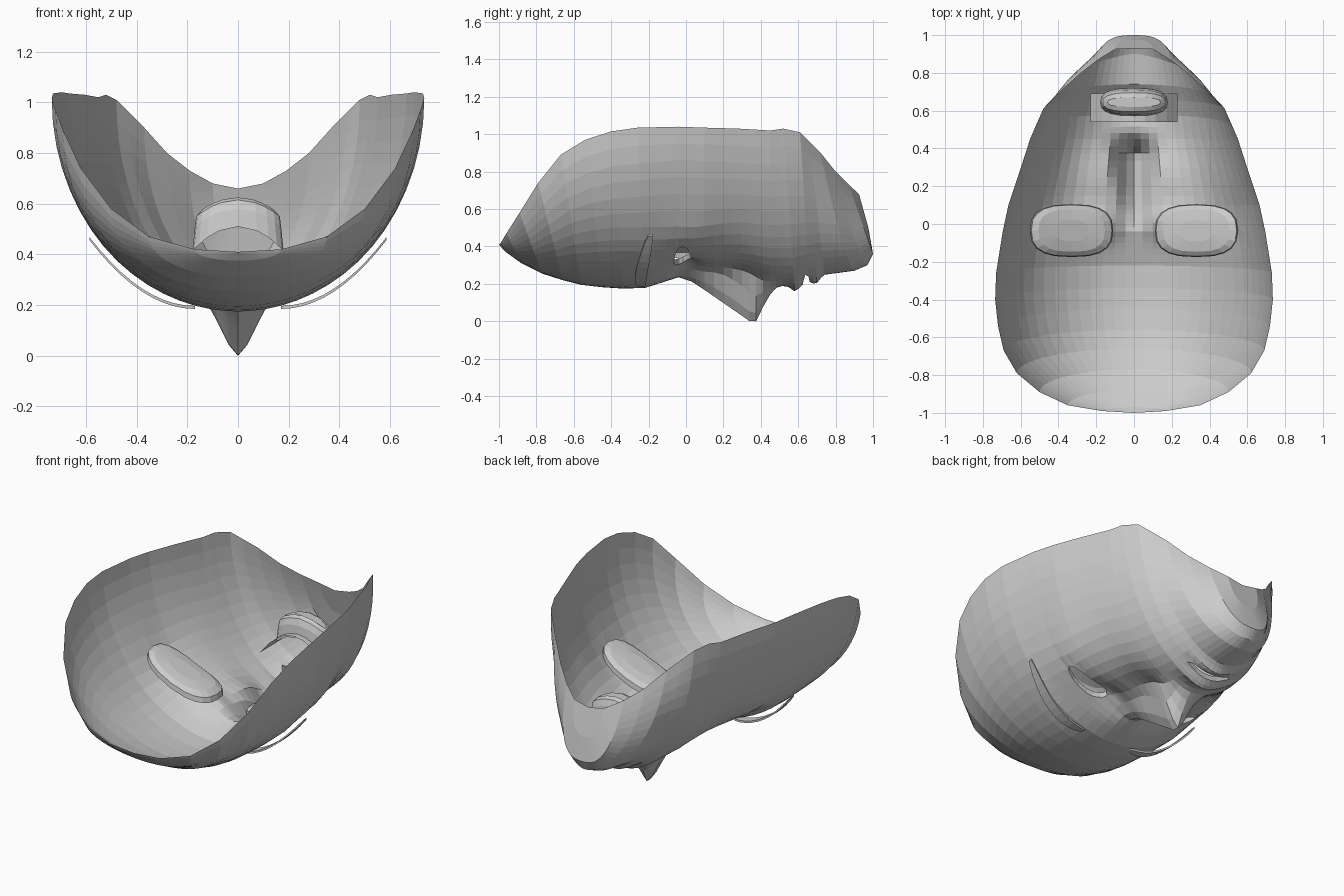
import bpy, bmesh, math
from mathutils import Vector
from mathutils.bvhtree import BVHTree

if "Cube" in bpy.data.objects:
    bpy.data.objects.remove(bpy.data.objects["Cube"])

# Each row: centre-line y, z, then matching rim x, y, z (forehead to chin)
ROWS = [(-1, .41, 0, -1, .41), (-.97, .375, .17, -.99, .42), (-.88, .31, .35, -.96, .47),
        (-.77, .255, .5, -.89, .58), (-.66, .22, .62, -.79, .74), (-.56, .195, .69, -.67, .89),
        (-.45, .182, .72, -.54, .97), (-.34, .175, .735, -.4, 1.015), (-.22, .178, .73, -.26, 1.035),
        (-.04, .235, .695, -.04, 1.04), (.1, .23, .665, .1, 1.035), (.3, .215, .605, .28, 1.03),
        (.45, .19, .55, .45, 1.02), (.58, .19, .52, .52, 1.03), (.66, .215, .48, .61, 1.01),
        (.74, .25, .43, .66, .96), (.9, .27, .37, .72, .9), (.97, .3, .28, .8, .8),
        (1, .36, .19, .87, .73), (.975, .5, .1, .925, .68), (.93, .66, 0, .93, .66)]
NOSE_H = [(-.04, 0), (.03, .02), (.33, .205), (.37, .214), (.43, .08), (.47, .015), (.52, 0)]
NOSE_W = [(-.04, .06), (.1, .08), (.3, .12), (.4, .14), (.5, .15)]
COLS = 16


def interp(table, v):
    if v <= table[0][0]:
        return table[0][1]
    for (a, fa), (b, fb) in zip(table, table[1:]):
        if v <= b:
            return fa + (fb - fa) * (v - a) / (b - a)
    return table[-1][1]


def bump(x, y, cx, cy, sx, sy):
    return math.exp(-((x - cx) / sx) ** 2 - ((y - cy) / sy) ** 2)


def features(x, y):
    """Height offset for nose, eye sockets, cheeks and lips."""
    nose = -interp(NOSE_H, y) * min(1, 1.12 * max(0, 1 - x / interp(NOSE_W, y)))
    side = min(1, x / .11)
    socket = .055 * side * bump(x, y, .18, .01, .12, .08)
    hollow = .045 * side * bump(x, y, .15, .23, .14, .17)
    cheekbone = -.045 * bump(x, y, .53, .0, .13, .2)
    lips = -.03 * bump(x, y, 0, .585, .13, .03) - .03 * bump(x, y, 0, .695, .13, .025)
    return nose + socket + hollow + cheekbone + lips


def add_object(name, bm, mirror=False):
    bmesh.ops.recalc_face_normals(bm, faces=bm.faces)
    me = bpy.data.meshes.new(name)
    bm.to_mesh(me)
    bm.free()
    ob = bpy.data.objects.new(name, me)
    bpy.context.collection.objects.link(ob)
    if mirror:
        m = ob.modifiers.new("mirror", 'MIRROR')
        m.use_clip = True
        m.merge_threshold = .002
    return ob


def loft(bm, rings, closed):
    vs = [[bm.verts.new(p) for p in r] for r in rings]
    for a, b in zip(vs, vs[1:]):
        n = len(a)
        for i in range(n if closed else n - 1):
            j = (i + 1) % n
            bm.faces.new((a[i], a[j], b[j], b[i]))
    return vs


def cut_hole(bm, cx, cy, rx, ry, depth):
    """Open an elliptical hole, fit its edge to the ellipse and turn the edge inward."""
    d = lambda p: math.hypot((p.x - cx) / rx, (p.y - cy) / ry)
    faces = [f for f in bm.faces if d(f.calc_center_median()) < 1 and f.calc_center_median().z < .7]
    ring = {v for f in faces for v in f.verts}
    bmesh.ops.delete(bm, geom=faces, context='FACES')
    ring = {v for v in ring if v.is_valid}
    for v in ring:
        k = 1 / max(d(v.co), .01)
        v.co.x, v.co.y = cx + (v.co.x - cx) * k, cy + (v.co.y - cy) * k
        v.co.z = skin(v.co.x, v.co.y)
    edges = [e for e in bm.edges if e.is_boundary and all(v in ring for v in e.verts)
             and max(v.co.x for v in e.verts) > .001]
    new = bmesh.ops.extrude_edge_only(bm, edges=edges)['geom']
    for v in new:
        if isinstance(v, bmesh.types.BMVert):
            v.co.z += depth


# Face shell: half of it, mirrored
rows = []
for i, (a, b) in enumerate(zip(ROWS, ROWS[1:])):
    n = 6 if 8 <= i <= 9 else 4 if 10 <= i <= 14 else 1
    rows += [[p + (q - p) * k / n for p, q in zip(a, b)] for k in range(n)]
rows.append(ROWS[-1])
grid = []
for yc, zc, xr, yr, zr in rows:
    line = []
    square = .7 if yc > .9 and xr < .2 else 1   # squarer chin tip
    lean = .72 if yc > .8 and xr > .2 else 1    # straighter jaw
    for c in range(COLS + 1):
        t = (c / COLS) ** 1.15 * math.pi / 2
        s, k = math.sin(t) ** square, max(0, 1 - math.cos(t))
        x, y, z = xr * s, yc + (yr - yc) * k ** lean, zc + (zr - zc) * k
        fade = max(0, min(1, (.85 - z) / .3)) if y < .8 else 0
        line.append((x, y, z + fade * features(x, y)))
    grid.append(line)
bm = bmesh.new()
loft(bm, grid, False)
bmesh.ops.remove_doubles(bm, verts=bm.verts, dist=.0005)
surface = BVHTree.FromBMesh(bm)


def skin(x, y):
    hit = surface.ray_cast(Vector((max(abs(x), .001), y, -1)), Vector((0, 0, 1)))[0]
    return hit.z if hit else .3


cut_hole(bm, .315, -.02, .135, .045, .03)
cut_hole(bm, 0, .643, .16, .018, .03)
add_object("face_shell", bm, True)


def oval(cx, cy, rx, ry, n=20, power=.75):
    pts = []
    for i in range(n):
        a = 2 * math.pi * i / n
        c, s = math.cos(a), math.sin(a)
        pts.append((cx + rx * math.copysign(abs(c) ** power, c),
                    cy + ry * math.copysign(abs(s) ** power, s)))
    return pts


# Eye backing: domed oval cup behind each eye opening
bm = bmesh.new()
rings = []
for scale, lift in ((1, 0), (.97, .03), (.8, .05), (.4, .06)):
    rings.append([(x, y, .40 + .42 * (x - .33) + .6 * (x - .33) ** 2 + lift)
                  for x, y in oval(.33, -.035, .22 * scale, .14 * scale)])
vs = loft(bm, rings, True)
bm.faces.new(vs[-1])
add_object("eye_backing", bm, True)


def arch(x):
    return .53 - .12 * (x / .2) ** 2


# Mouth flange: arched plate inside the shell
bm = bmesh.new()
xs = [-.23 + .46 * i / 8 for i in range(9)]
loft(bm, [[(x, y, arch(x)) for x in xs] for y in (.54, .69)], False)
add_object("mouth_flange", bm)

# Mouth cavity: arched pocket standing on the flange
bm = bmesh.new()
rings = []
for rx, ry, z in ((.18, .075, -.02), (.17, .065, .05), (.165, .05, .085), (.14, .025, .095)):
    rings.append([(x, y, arch(x) + z + .6 * x * x * (z > 0)) for x, y in oval(0, .645, rx, ry)])
vs = loft(bm, rings, True)
bm.faces.new(vs[-1])
add_object("mouth_cavity", bm)

# Eyebrows: thin tapered bands floating just off the brow
bm = bmesh.new()
rings = []
N = 10
for i in range(N + 1):
    u = i / N
    x = .17 + .415 * u
    y = -.235 - .015 * math.sin(u * math.pi) + .045 * u * u
    w = .012 + .02 * math.sin(u * math.pi) ** .6
    z = .185 + .27 * u ** 2
    rings.append([(x, y - w, z), (x, y + w, z), (x, y + w, z + .012), (x, y - w, z + .012)])
vs = loft(bm, rings, True)
bm.faces.new(vs[0])
bm.faces.new(vs[-1])
add_object("eyebrow", bm, True)
